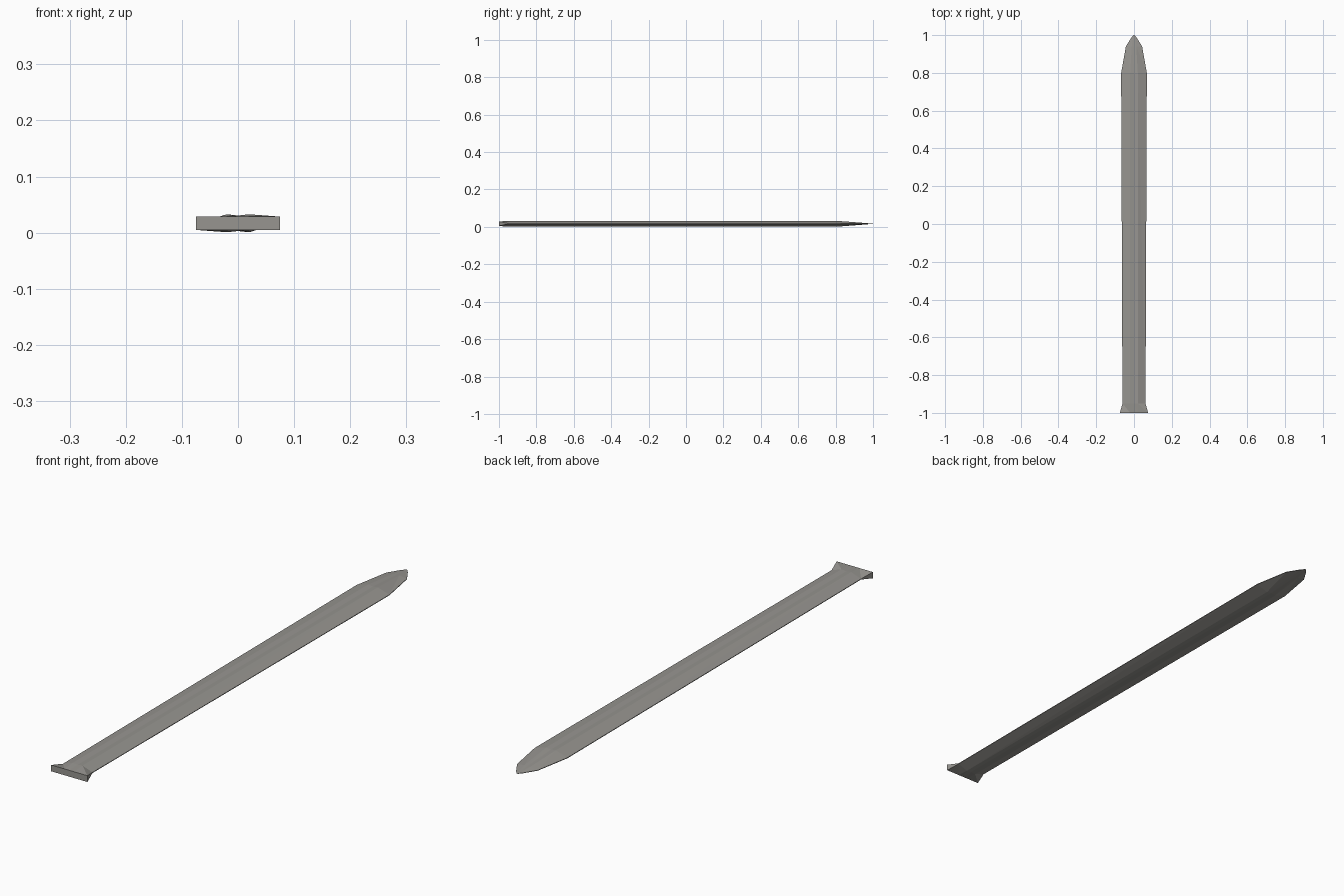
import bpy, bmesh

if "Cube" in bpy.data.objects:
    bpy.data.objects.remove(bpy.data.objects["Cube"])

MID = 0.0168  # height of the blade's centre plane

steel = bpy.data.materials.new("grey steel")
steel.diffuse_color = (0.31, 0.30, 0.28, 1)
steel.use_nodes = True
steel.node_tree.nodes["Principled BSDF"].inputs["Base Color"].default_value = steel.diffuse_color

# stations: y, half width, edge half thickness, ridge x, ridge half thickness, groove half thickness
stations = [
    (-1.00, 0.075, 0.0118, 0.020, 0.0118, 0.0118),   # blunt flared base
    (-0.95, 0.061, 0.0012, 0.020, 0.0160, 0.0138),
    (0.80, 0.068, 0.0012, 0.020, 0.0160, 0.0138),
    (0.94, 0.043, 0.0010, 0.012, 0.0055, 0.0050),
    (0.985, 0.015, 0.0008, 0.005, 0.0016, 0.0016),
    (1.00, 0.003, 0.0006, 0.001, 0.0008, 0.0008),    # tip
]

bm = bmesh.new()
rings = []
for y, w, e, rx, r, g in stations:
    half = [(w, e), (rx, r), (0, g), (-rx, r), (-w, e)]
    section = half + [(-x, -z) for x, z in half]
    rings.append([bm.verts.new((x, y, MID + z)) for x, z in section])

# blade skin, split along a consistent diagonal
for r0, r1 in zip(rings, rings[1:]):
    n = len(r0)
    for j in range(n):
        k = (j + 1) % n
        bm.faces.new((r0[j], r1[k], r0[k]))
        bm.faces.new((r0[j], r1[j], r1[k]))

# flat base and tip caps
bm.faces.new(rings[0])
bm.faces.new(rings[-1][::-1])
bmesh.ops.recalc_face_normals(bm, faces=bm.faces[:])

mesh = bpy.data.meshes.new("blade")
bm.to_mesh(mesh)
bm.free()
mesh.materials.append(steel)
bpy.context.collection.objects.link(bpy.data.objects.new("blade", mesh))
